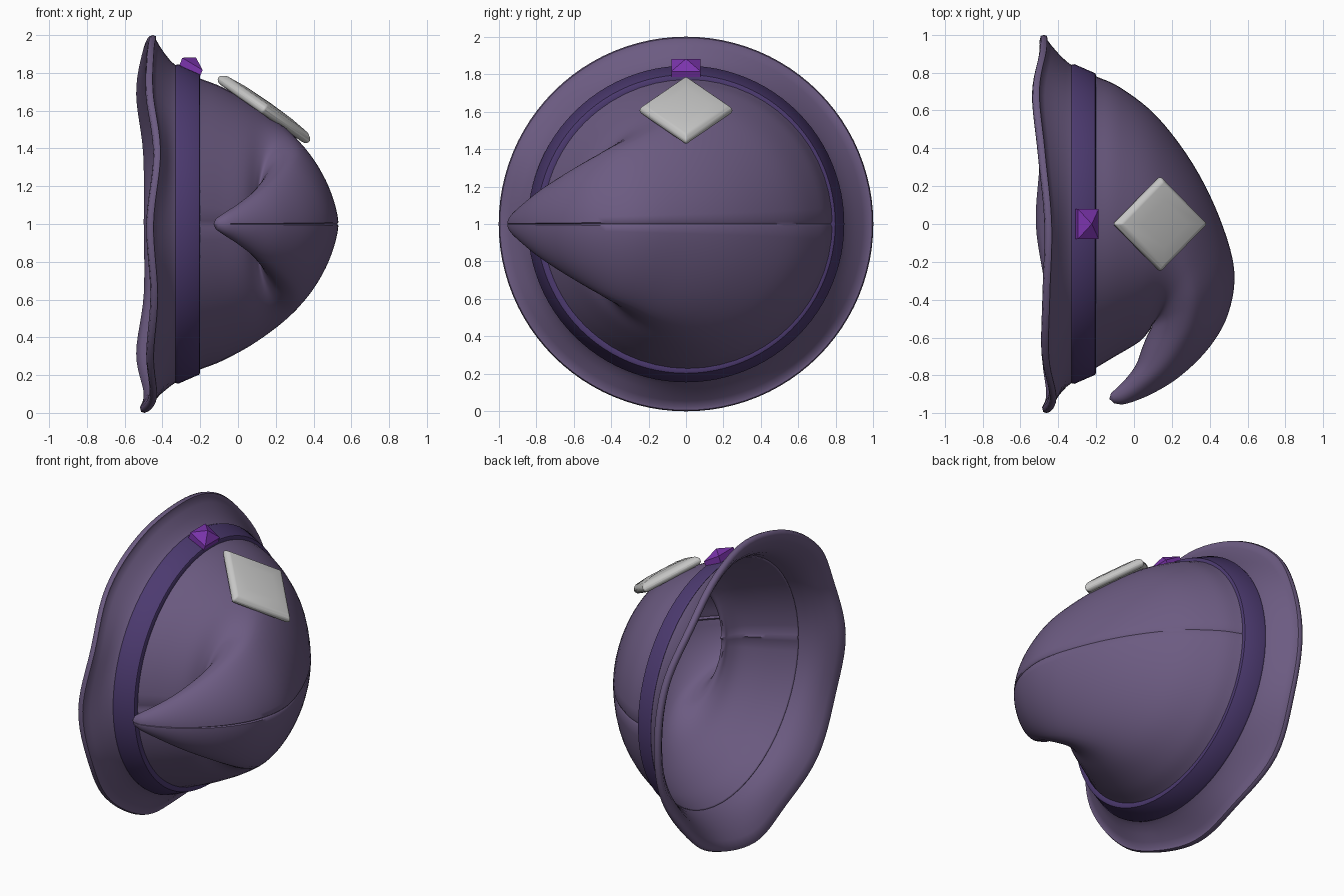
import bpy, bmesh, math
from mathutils import Vector, Matrix

if "Cube" in bpy.data.objects:
    bpy.data.objects.remove(bpy.data.objects["Cube"])


def material(name, rgb):
    m = bpy.data.materials.new(name)
    m.diffuse_color = (*rgb, 1)
    m.use_nodes = True
    m.node_tree.nodes["Principled BSDF"].inputs["Base Color"].default_value = m.diffuse_color
    return m


FELT = material("dusty purple felt", (0.150, 0.105, 0.222))
BAND = material("dark violet band", (0.072, 0.042, 0.160))
GEM = material("bright purple gem", (0.20, 0.035, 0.42))
STEEL = material("pale grey plate", (0.56, 0.56, 0.555))


def finish(name, bm, mat, smooth=None):
    bmesh.ops.recalc_face_normals(bm, faces=bm.faces)
    me = bpy.data.meshes.new(name)
    bm.to_mesh(me)
    bm.free()
    me.materials.append(mat)
    ob = bpy.data.objects.new(name, me)
    bpy.context.collection.objects.link(ob)
    if smooth:
        bpy.ops.object.select_all(action='DESELECT')
        ob.select_set(True)
        bpy.context.view_layer.objects.active = ob
        bpy.ops.object.shade_smooth_by_angle(angle=math.radians(smooth))
    return ob


def bridge(bm, rings, closed=False):
    n = len(rings[0])
    pairs = list(zip(rings, rings[1:])) + ([(rings[-1], rings[0])] if closed else [])
    for a, b in pairs:
        for i in range(n):
            j = (i + 1) % n
            bm.faces.new((a[i], a[j], b[j], b[i]))


def spline(p0, p1, p2, p3, t):
    return [0.5 * (2 * b + (c - a) * t + (2 * a - 5 * b + 4 * c - d) * t * t
                   + (3 * b - a - 3 * c + d) * t ** 3)
            for a, b, c, d in zip(p0, p1, p2, p3)]


# Crown sections: inner x, y; outer x, y; half height; outer roundness (2 = ellipse)
SECTIONS = [
    (-0.27, -0.80, -0.27, 0.81, 0.80, 2),
    (-0.20, -0.76, -0.20, 0.78, 0.77, 2),
    (-0.10, -0.70, -0.07, 0.72, 0.725, 2),
    (0.025, -0.625, 0.12, 0.57, 0.64, 1.95),
    (0.08, -0.565, 0.31, 0.32, 0.55, 1.8),
    (0.095, -0.535, 0.45, 0.04, 0.475, 1.65),
    (0.09, -0.55, 0.53, -0.24, 0.405, 1.55),
    (0.07, -0.59, 0.50, -0.47, 0.335, 1.6),
    (0.045, -0.65, 0.40, -0.65, 0.265, 1.7),
    (0.01, -0.745, 0.25, -0.80, 0.185, 1.8),
    (-0.045, -0.82, 0.10, -0.895, 0.115, 1.9),
    (-0.095, -0.87, -0.04, -0.95, 0.06, 2),
    (-0.122, -0.895, -0.105, -0.948, 0.03, 2),
]

# Section angles, with tight extra loops beside the two seams
angles = [2 * math.pi * i / 56 for i in range(56)]
for s in (0, math.pi):
    angles += [s - 0.022, s + 0.022]
angles = sorted(a % (2 * math.pi) for a in angles)


def is_seam(a):
    return min(abs(a), abs(a - math.pi)) < 1e-6


# Crown: curled cone lofted through the sections, seam stitched in
bm = bmesh.new()
rings = []
last = len(SECTIONS) - 1
STEPS = 5
for k in range(last * STEPS + 1):
    i = min(k // STEPS, last - 1)
    q = [SECTIONS[max(0, min(last, i + d))] for d in (-1, 0, 1, 2)]
    ix, iy, ox, oy, h, p = spline(*q, k / STEPS - i)
    c = Vector(((ix + ox) / 2, (iy + oy) / 2, 1))
    arm = Vector(((ox - ix) / 2, (oy - iy) / 2, 0))
    groove = min(0.009, arm.length * 0.08)
    ring = []
    for a in angles:
        cs, sn = math.cos(a), math.sin(a)
        r = 1 - groove / arm.length if is_seam(a) else 1
        if cs > 0:
            r /= (abs(cs) ** p + abs(sn) ** p) ** (1 / p)
        ring.append(bm.verts.new(c + arm * cs * r + Vector((0, 0, h * sn * r))))
    rings.append(ring)
bridge(bm, rings)
tip = bm.verts.new((-0.13, -0.925, 1))
for i in range(len(angles)):
    bm.faces.new((rings[-1][i], rings[-1][(i + 1) % len(angles)], tip))
crown = finish("crown", bm, FELT, 50)
shell = crown.modifiers.new("felt thickness", 'SOLIDIFY')
shell.thickness = 0.015
shell.offset = -1

# Brim: flared ring whose outer edge waves along the hat axis
WAVE = [-0.475, -0.478, -0.515, -0.485, -0.45, -0.46, -0.465, -0.425,
        -0.462, -0.44, -0.462, -0.445, -0.495, -0.475, -0.515, -0.475]
W = len(WAVE)


def rim_x(t):
    i = int(t)
    p = [(WAVE[(i + d) % W],) for d in (-1, 0, 1, 2)]
    return spline(*p, t - i)[0]


# radius, axial position, share of the wave
PROFILE = [(0.80, -0.25, 0), (0.832, -0.32, 0), (0.862, -0.36, 0.15), (0.90, -0.40, 0.5),
           (0.945, -0.44, 0.85), (0.975, -0.462, 1), (0.994, -0.463, 1), (1.0, -0.478, 1),
           (0.994, -0.496, 1), (0.97, -0.502, 1), (0.93, -0.478, 0.85), (0.88, -0.435, 0.5),
           (0.84, -0.385, 0.15), (0.81, -0.33, 0), (0.785, -0.25, 0)]
N = 96
bm = bmesh.new()
rings = []
for r, x, w in PROFILE:
    ring = []
    for i in range(N):
        a = 2 * math.pi * i / N
        dx = (rim_x(W * i / N) + 0.478) * w
        ring.append(bm.verts.new((x + dx, r * math.cos(a), 1 + r * math.sin(a))))
    rings.append(ring)
bridge(bm, rings, True)
finish("brim", bm, FELT, 60)

# Hat band: tapered strap around the crown base
bm = bmesh.new()
rings = [[bm.verts.new((x, r * math.cos(2 * math.pi * i / N), 1 + r * math.sin(2 * math.pi * i / N)))
          for i in range(N)]
         for r, x in [(0.82, -0.325), (0.842, -0.33), (0.845, -0.315), (0.797, -0.205),
                      (0.785, -0.20), (0.765, -0.203), (0.79, -0.26)]]
bridge(bm, rings, True)
finish("hat_band", bm, BAND, 40)

# Gem: tilted stud with a pyramid top
bm = bmesh.new()
outline = [(-0.31, 1.84), (-0.295, 1.88), (-0.187, 1.815), (-0.20, 1.785)]
sides = [[bm.verts.new((x, y, z)) for x, z in outline] for y in (-0.078, 0.078)]
bridge(bm, sides)
bm.faces.new(sides[0])
bm.faces.new(sides[1])
top = next(f for f in bm.faces
           if all(v in f.verts for s in sides for v in s[1:3]))
apex = bmesh.ops.poke(bm, faces=[top])["verts"][0]
apex.co = (-0.223, 0, 1.882)
finish("gem", bm, GEM)

# Plate: softly domed diamond lying on the slope of the crown
bm = bmesh.new()
rings = [[bm.verts.new((s * u, s * v, z))
          for u, v in [(0.298, 0), (0, 0.25), (-0.298, 0), (0, -0.25)]]
         for s, z in [(0.93, -0.033), (1, -0.02), (1, 0.004), (0.9, 0.024), (0.5, 0.036)]]
bridge(bm, rings)
bm.faces.new(rings[0])
dome = bm.faces.new(rings[-1])
bmesh.ops.poke(bm, faces=[dome])[ "verts"][0].co.z = 0.040
bm.transform(Matrix.Translation((0.142, 0, 1.613)) @ Matrix.Rotation(math.radians(35), 4, 'Y'))
plate = finish("diamond_plate", bm, STEEL, 40)
bevel = plate.modifiers.new("soft edges", 'BEVEL')
bevel.width = 0.008
bevel.segments = 2
